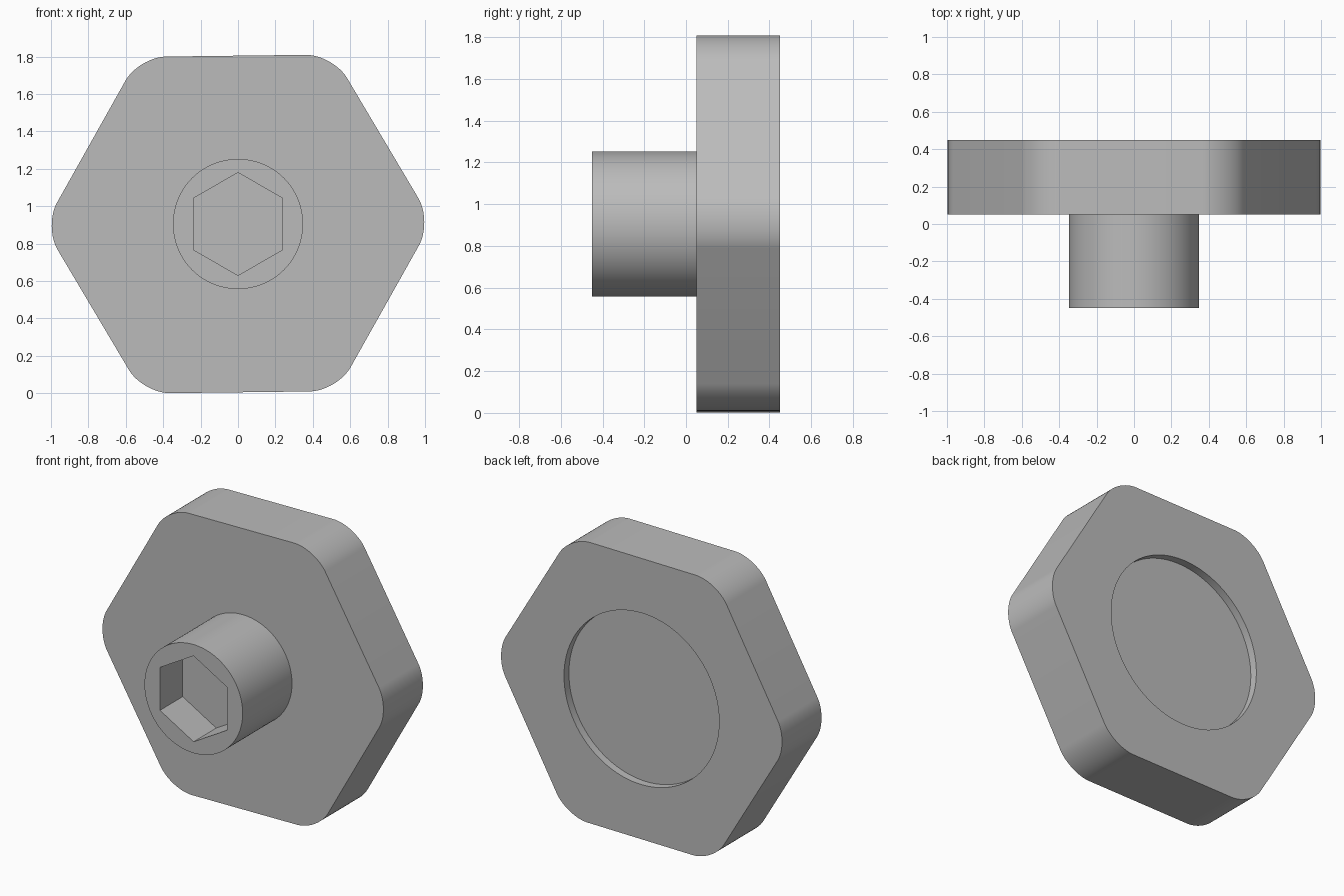
import bpy, bmesh, math

if "Cube" in bpy.data.objects:
    bpy.data.objects.remove(bpy.data.objects["Cube"], do_unlink=True)

CENTRE_Z = 0.905

grey = bpy.data.materials.new("plain grey")
grey.use_nodes = True
colour = (0.5, 0.5, 0.5, 1)
grey.diffuse_color = colour
grey.node_tree.nodes["Principled BSDF"].inputs["Base Color"].default_value = colour


def prism(name, sides, radius, y0, y1, turn=0.0, corner=0.0):
    """Closed prism along y; corner rounds its long edges."""
    bm = bmesh.new()
    ring = []
    for i in range(sides):
        a = turn + i * math.tau / sides
        ring.append(bm.verts.new((radius * math.cos(a), y0, CENTRE_Z + radius * math.sin(a))))
    face = bm.faces.new(ring)
    out = bmesh.ops.extrude_face_region(bm, geom=[face])["geom"]
    for v in out:
        if isinstance(v, bmesh.types.BMVert):
            v.co.y = y1
    if corner:
        long_edges = [e for e in bm.edges if abs(e.verts[0].co.y - e.verts[1].co.y) > 1e-4]
        bmesh.ops.bevel(bm, geom=long_edges, offset=corner, segments=16,
                        profile=0.5, affect='EDGES')
    bmesh.ops.recalc_face_normals(bm, faces=bm.faces[:])
    mesh = bpy.data.meshes.new(name)
    bm.to_mesh(mesh)
    bm.free()
    mesh.materials.append(grey)
    obj = bpy.data.objects.new(name, mesh)
    bpy.context.collection.objects.link(obj)
    return obj


def cut(obj, cutter):
    """Subtract the cutter and remove it."""
    mod = obj.modifiers.new("cut", 'BOOLEAN')
    mod.operation = 'DIFFERENCE'
    mod.solver = 'EXACT'
    mod.object = cutter
    bpy.ops.object.select_all(action='DESELECT')
    bpy.context.view_layer.objects.active = obj
    obj.select_set(True)
    bpy.ops.object.modifier_apply(modifier=mod.name)
    bpy.data.objects.remove(cutter, do_unlink=True)
    bpy.ops.object.shade_smooth_by_angle(angle=math.radians(30))


# Rounded hexagonal plate with a shallow round recess in the back
plate = prism("hex_plate", 6, 1.039, 0.05, 0.45, math.radians(0.7), 0.147)
cut(plate, prism("recess_cutter", 96, 0.55, 0.40, 0.6))

# Round stem with a hexagonal socket in its end
stem = prism("stem", 96, 0.348, -0.45, 0.06)
cut(stem, prism("socket_cutter", 6, 0.275, -0.6, -0.22, math.radians(90)))
